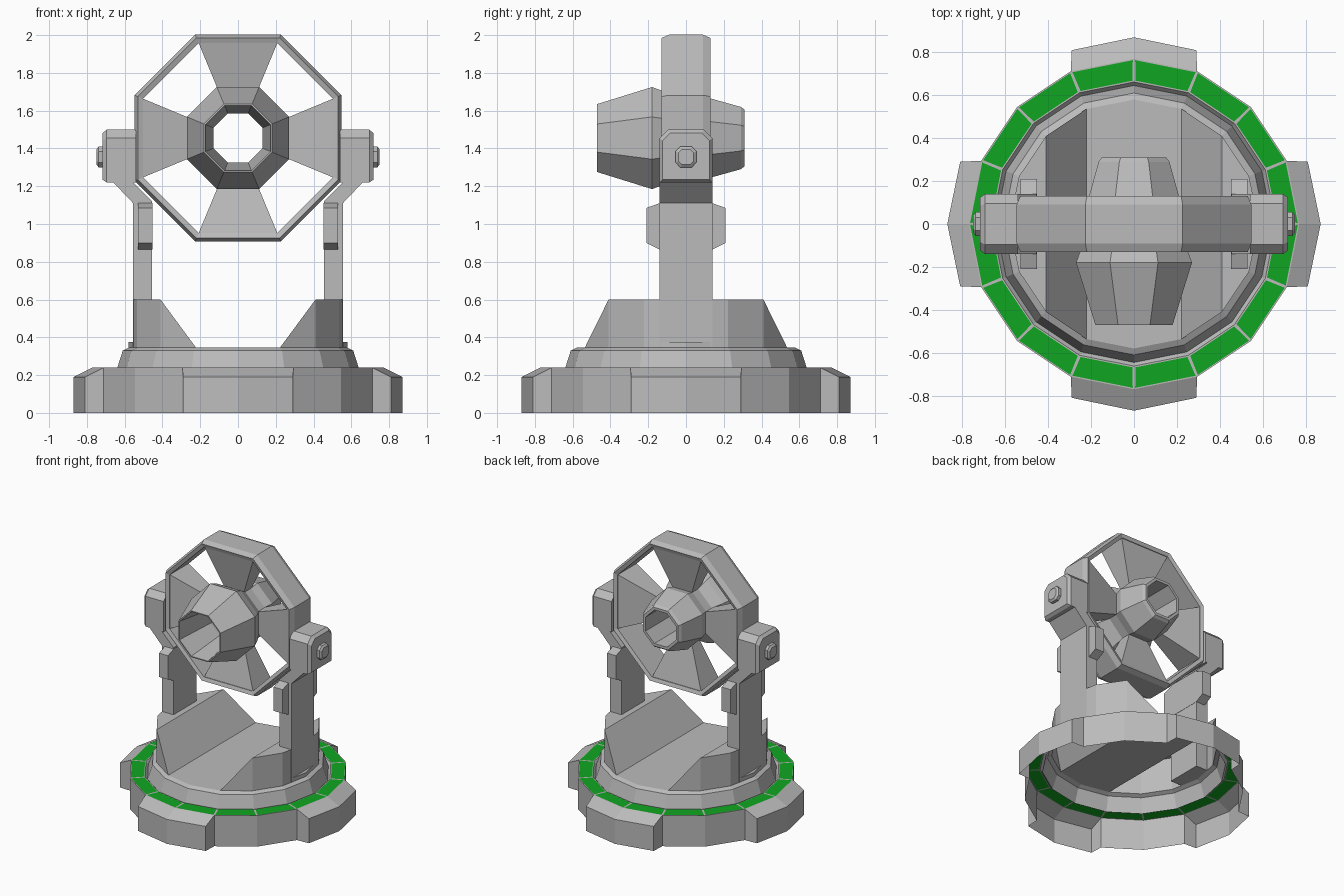
import bpy, bmesh
from math import sin, cos, tau, pi

cube = bpy.data.objects.get("Cube")
if cube:
    bpy.data.objects.remove(cube, do_unlink=True)


def material(name, rgb):
    m = bpy.data.materials.new(name)
    m.use_nodes = True
    m.diffuse_color = (*rgb, 1)
    bsdf = next(n for n in m.node_tree.nodes if n.type == 'BSDF_PRINCIPLED')
    bsdf.inputs["Base Color"].default_value = (*rgb, 1)
    return m


GREY = material("plain grey", (0.5, 0.5, 0.5))
GREEN = material("panel green", (0.005, 0.38, 0.015))


def build(name, verts, faces, mirror=False, recalc=True):
    mesh = bpy.data.meshes.new(name)
    mesh.from_pydata(verts, [], faces)
    mesh.materials.append(GREY)
    if recalc:
        bm = bmesh.new()
        bm.from_mesh(mesh)
        bmesh.ops.remove_doubles(bm, verts=bm.verts, dist=1e-5)
        bmesh.ops.recalc_face_normals(bm, faces=bm.faces)
        bm.to_mesh(mesh)
        bm.free()
    obj = bpy.data.objects.new(name, mesh)
    bpy.context.collection.objects.link(obj)
    if mirror:
        obj.modifiers.new("both sides", 'MIRROR')
    return obj


def loft(name, rings, caps=True, loop=False, mirror=False, recalc=True):
    """Skin a list of equal-length point rings."""
    n = len(rings[0])
    verts = [p for ring in rings for p in ring]
    faces = []
    for k in range(len(rings) if loop else len(rings) - 1):
        a, b = k * n, (k + 1) % len(rings) * n
        faces += [(a + i, a + (i + 1) % n, b + (i + 1) % n, b + i) for i in range(n)]
    if caps and not loop:
        faces += [tuple(range(n)), tuple(range(len(verts) - n, len(verts)))]
    return build(name, verts, faces, mirror, recalc)


def ring16(r, z):
    return [(r * cos(i * tau / 16), r * sin(i * tau / 16), z) for i in range(16)]


WHEEL_Z = 1.455


def ring8(apothem, y):
    r = apothem / cos(pi / 8)
    return [(r * cos((i + .5) * tau / 8), y, WHEEL_Z + r * sin((i + .5) * tau / 8))
            for i in range(8)]


# Base wall: sixteen-sided skirt with four sloped lugs, open underneath
verts, faces = [], []
R = 0.77
c, s = R * cos(pi / 8), R * sin(pi / 8)
d = R * cos(pi / 4)
outline = [(c, -s, .24), (.81, -.29, .19), (.87, 0, .19), (.81, .29, .19), (c, s, .24), (d, d, .24)]
for q in range(4):
    ca, sa = round(cos(q * tau / 4)), round(sin(q * tau / 4))
    for x, y, z in outline + [(R, 0, .24)]:
        verts += [(x * ca - y * sa, x * sa + y * ca, h) for h in (0, z)]
    o, nxt = q * 14, (q + 1) % 4 * 14
    idx = [o + 2 * i for i in range(6)] + [nxt]
    faces += [(a, b, b + 1, a + 1) for a, b in zip(idx, idx[1:])]
    faces += [(o + 1, o + 3, o + 5, o + 13), (o + 13, o + 5, o + 7, o + 9)]
build("base_skirt", verts, faces, recalc=False)

# Top ring with inset green panels
ring = loft("panel_ring", [ring16(R, .24), ring16(.662, .24)], caps=False, recalc=False)
ring.data.materials.append(GREEN)
bm = bmesh.new()
bm.from_mesh(ring.data)
panels = list(bm.faces)
bmesh.ops.inset_individual(bm, faces=panels, thickness=.009)
for f in panels:
    f.material_index = 1
bm.to_mesh(ring.data)
bm.free()

# Raised tier and floor
loft("turntable_tier", [ring16(r, z) for r, z in
     ((.662, .24), (.645, .22), (.61, .33), (.58, .345))], caps=False, recalc=False)
circle = ring16(.58, .345)
build("turntable_floor", [circle[i] for i in (3, 4, 5, 11, 12, 13)], [tuple(range(6))], recalc=False)

# Sloped cheek at each side of the floor, open underneath
low = [circle[i] for i in (13, 14, 15)] + [(.553, -.14, .345), (.553, .14, .345)]
low += [circle[i] for i in (1, 2, 3)]
top = [(x, y, .6) for x, y, z in low[1:7]]
faces = [(0, 1, 8), (6, 7, 13), (0, 8, 13, 7), tuple(range(8, 14))]
faces += [(i, i + 1, i + 8, i + 7) for i in range(1, 6)]
build("side_cheek", low + top, faces, mirror=True)


def prism_xz(name, pts, y):
    return loft(name, [[(x, s * y, z) for x, z in pts] for s in (-1, 1)], mirror=True)


def along_x(name, pts, sections, zc):
    """Stack (x, scale) copies of a y-z outline, scaled about height zc."""
    return loft(name, [[(x, y * k, zc + (z - zc) * k) for y, z in pts]
                       for x, k in sections], mirror=True)


def symmetric(half):
    return half + [(-y, z) for y, z in reversed(half)]


# Foot ledge, arm and its widened flange
loft("foot_ledge", [[(.5, -.14, z), (.553, -.14, z), (.58, 0, z), (.553, .14, z), (.5, .14, z)]
                    for z in (.345, .375)], mirror=True)
prism_xz("support_arm", [(.455, .345), (.555, .345), (.555, 1.11), (.66, 1.22),
                         (.66, 1.25), (.555, 1.25), (.555, 1.22), (.455, 1.12)], .14)
along_x("arm_flange", symmetric([(.14, .865), (.21, .9), (.21, 1.085), (.14, 1.11)]),
        [(.453, 1), (.53, 1)], 1)

# Pivot bracket and bolt
along_x("pivot_bracket", symmetric([(.14, 1.22), (.14, 1.455), (.095, 1.5)]),
        [(.54, 1), (.695, 1), (.717, .88)], 1.34)
along_x("pivot_bolt", symmetric([(.03, 1.30), (.055, 1.325), (.055, 1.385), (.03, 1.41)]),
        [(.71, 1), (.738, 1), (.75, .72)], 1.355)

# Octagonal wheel rim
loft("wheel_rim", [ring8(r, y) for r, y in
     ((.503, -.12), (.53, -.13), (.547, -.09), (.547, .09), (.53, .13), (.503, .12))], loop=True)

# Four spokes, thinner toward the hub
K = ring8(1, 0)[0][0]
K = (2 ** .5 - 1)
for name, ux, uz in (("top_spoke", 0, 1), ("bottom_spoke", 0, -1),
                     ("left_spoke", 1, 0), ("right_spoke", -1, 0)):
    rings = []
    for r, y in ((.505, .115), (.17, .04)):
        w = K * r
        rings.append([(ux * r + uz * a * w, b * y, WHEEL_Z + uz * r - ux * a * w)
                      for a, b in ((-1, -1), (1, -1), (1, 1), (-1, 1))])
    loft(name, rings)

# Hollow hub
loft("wheel_hub", [ring8(r, y) for r, y in
     ((.18, -.47), (.27, -.18), (.245, -.11), (.2, -.03), (.2, .04), (.215, .11),
      (.165, .29), (.15, .31), (.13, .31), (.13, -.15), (.172, -.47))], loop=True)
